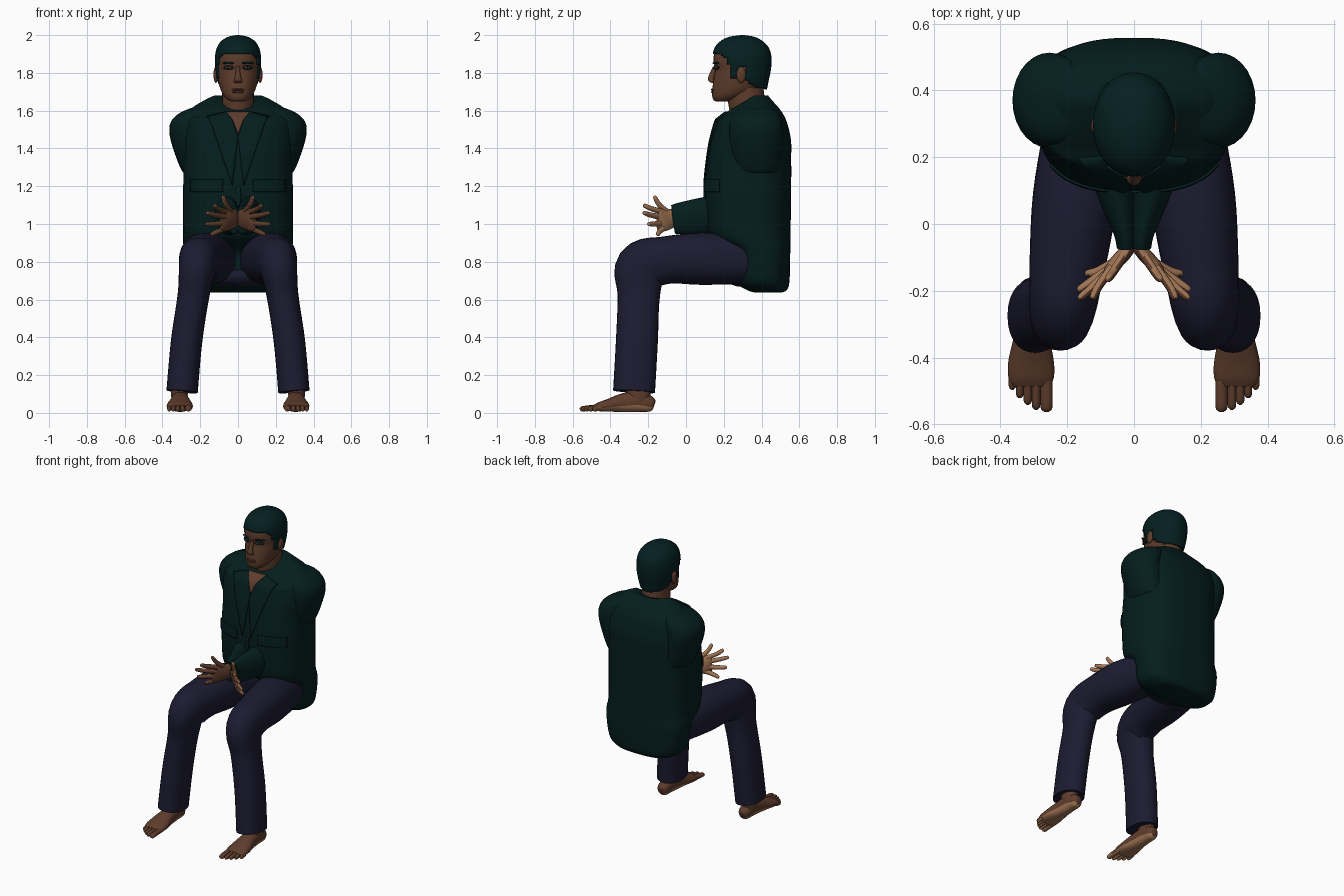
import bpy, bmesh, math
from mathutils import Vector

def material(name, rgb):
    m = bpy.data.materials.new(name)
    m.diffuse_color = (*rgb, 1)
    return m

TEAL = material("dark teal cloth", (0.0015, 0.0125, 0.0125))
NAVY = material("navy cloth", (0.0115, 0.0112, 0.031))
SKIN = material("brown skin", (0.112, 0.046, 0.025))
PALM = material("light skin", (0.36, 0.18, 0.09))
HAIR = material("dark teal hair", (0.0015, 0.014, 0.015))
LIPS = material("lips", (0.085, 0.034, 0.022))
EYE = material("eye white", (0.20, 0.22, 0.22))
DARK = material("eye dark", (0.006, 0.010, 0.012))

def spline(pts, k):
    """Catmull-Rom resampling of number tuples."""
    out = []
    for i in range(len(pts) - 1):
        quad = (pts[max(i - 1, 0)], pts[i], pts[i + 1], pts[min(i + 2, len(pts) - 1)])
        for j in range(k):
            t = j / k
            out.append(tuple(0.5 * (2 * q + (r - o) * t + (2 * o - 5 * q + 4 * r - s) * t * t
                                    + (3 * q - o - 3 * r + s) * t ** 3) for o, q, r, s in zip(*quad)))
    return out + [tuple(pts[-1])]

def spow(v, e):
    return math.copysign(abs(v) ** e, v)

def loft(bm, stations, n=20, p=2.0, flat=False, s=1, k=5):
    """Skin rings (x, y, z, half width, half depth) along a smooth path."""
    st = spline(stations, k)
    rings = []
    for i, (x, y, z, ra, rb) in enumerate(st):
        t = Vector(st[min(i + 1, len(st) - 1)][:3]) - Vector(st[max(i - 1, 0)][:3])
        t = Vector((0, 0, 1)) if flat else t.normalized()
        u = Vector((1, 0, 0))
        u = (u - t * u.dot(t)).normalized()
        w = t.cross(u)
        ring = []
        for j in range(n):
            a = 2 * math.pi * j / n
            v = (Vector((x, y, z)) + u * spow(math.cos(a), 2 / p) * max(ra, .002)
                 + w * spow(math.sin(a), 2 / p) * max(rb, .002))
            ring.append(bm.verts.new((v.x * s, v.y, v.z)))
        rings.append(ring)
    for r0, r1 in zip(rings, rings[1:]):
        for j in range(n):
            bm.faces.new((r0[j], r0[(j + 1) % n], r1[(j + 1) % n], r1[j]))
    bm.faces.new(rings[0])
    bm.faces.new(rings[-1])

def finish(name, bm, mats, rule=None, thick=0, offset=0):
    bmesh.ops.recalc_face_normals(bm, faces=bm.faces)
    bm.normal_update()
    for f in bm.faces:
        f.smooth = True
        f.material_index = 1 if rule and rule(f) else 0
    me = bpy.data.meshes.new(name)
    bm.to_mesh(me)
    bm.free()
    me.set_sharp_from_angle(angle=math.radians(50))
    for m in mats:
        me.materials.append(m)
    ob = bpy.data.objects.new(name, me)
    bpy.context.collection.objects.link(ob)
    if thick:
        mod = ob.modifiers.new("thickness", 'SOLIDIFY')
        mod.thickness, mod.offset = thick, offset

def solid(name, stations, mat, n=24, **kw):
    bm = bmesh.new()
    loft(bm, stations, n, **kw)
    finish(name, bm, [mat])

def blob(name, loc, size, mat, shear=0):
    """Ellipsoid, sheared back towards the side of the head."""
    bm = bmesh.new()
    bmesh.ops.create_uvsphere(bm, u_segments=16, v_segments=10, radius=1)
    for v in bm.verts:
        x = v.co.x * size[0]
        v.co = Vector((x + loc[0], v.co.y * size[1] + loc[1] + shear * x, v.co.z * size[2] + loc[2]))
    finish(name, bm, [mat])

def stack(rows):
    """(z, half width, front y, back y) rows to loft stations."""
    return [(0, (f + b) / 2, z, rx, (b - f) / 2) for z, rx, f, b in rows]

# Jacket body, with the collar dipping at the front
P = 2.6
BODY = stack([(.638, .16, .36, .51), (.652, .21, .32, .535), (.70, .265, .262, .548), (.85, .287, .25, .552),
              (.93, .29, .13, .553), (1.05, .29, .105, .555), (1.2, .29, .10, .557), (1.35, .288, .115, .557),
              (1.45, .298, .132, .555), (1.55, .288, .16, .53), (1.61, .248, .185, .495),
              (1.655, .182, .205, .455), (1.68, .128, .225, .435)])
DENSE = spline(BODY, 5)

def dip(v):
    if v.z > 1.55:
        v.z -= (v.z - 1.55) / .125 * .08 * min(max((.36 - v.y) / .14, 0), 1)

bm = bmesh.new()
loft(bm, BODY, 56, P, True)
for v in bm.verts:
    dip(v.co)
finish("jacket_body", bm, [TEAL])

def front_y(x, z):
    for a, b in zip(DENSE, DENSE[1:]):
        if a[2] <= z <= b[2]:
            t = (z - a[2]) / (b[2] - a[2])
            _, y, _, rx, ry = (q + (r - q) * t for q, r in zip(a, b))
            return y - ry * max(1 - abs(x / rx) ** P, 0) ** (1 / P)
    return .2

def patch(name, corners, off, mat, n=10):
    """Thin plate laid on the jacket front; four (x, z) corners."""
    bm = bmesh.new()
    a, b, c, d = (Vector(q) for q in corners)
    g = []
    for i in range(n + 1):
        for j in range(n + 1):
            q = a.lerp(b, i / n).lerp(d.lerp(c, i / n), j / n)
            v = Vector((q.x, front_y(q.x, q.y) - off, q.y))
            dip(v)
            g.append(bm.verts.new(v))
    for m in (i * (n + 1) + j for i in range(n) for j in range(n)):
        bm.faces.new((g[m], g[m + 1], g[m + n + 2], g[m + n + 1]))
    finish(name, bm, [mat], thick=.008)

# Open neck, front edge, lapels and pocket flaps
patch("open_neck", [(-.07, 1.67), (.07, 1.67), (.003, 1.485), (-.003, 1.485)], .003, SKIN)
patch("front_edge", [(-.01, 1.2), (.015, 1.2), (.015, .95), (-.01, .95)], .003, TEAL)
for s in (-1, 1):
    patch("lapel", [(.065 * s, 1.67), (.165 * s, 1.60), (.03 * s, 1.2), (.0, 1.46)], .005, TEAL)
    patch("pocket_flap", [(.08 * s, 1.235), (.25 * s, 1.235), (.25 * s, 1.17), (.08 * s, 1.17)], .005, TEAL)
    # Upper sleeve stub tucked into the jacket, and forearm sleeve
    solid("upper_sleeve", [(.185, .37, 1.625, .03, .06), (.213, .37, 1.592, .088, .115),
                           (.240, .37, 1.545, .113, .138), (.253, .37, 1.48, .11, .143), (.232, .37, 1.38, .105, .138),
                           (.2, .372, 1.275, .092, .125), (.17, .372, 1.25, .07, .10)], TEAL, 28, flat=True, s=s)
    solid("forearm_sleeve", [(.09, .3, 1.08, .09, .1), (.052, .1, 1.042, .06, .1), (.027, -.02, 1.03, .036, .086),
                             (.022, -.068, 1.024, .03, .076)], TEAL, s=s)
    # Hand: palm, four fingers and thumb, lighter on the palm side
    bm = bmesh.new()
    loft(bm, [(.006, -.04, 1.03, .02, .04), (.022, -.08, 1.028, .021, .052),
              (.065, -.125, 1.02, .017, .06), (.088, -.15, 1.02, .008, .05)], 18, s=s)
    fingers = [((.02, -.08, 1.05), (.06, -.14, 1.10), (.08, -.168, 1.148)),
               ((.065, -.13, 1.065), (.105, -.185, 1.082), (.125, -.225, 1.10)),
               ((.068, -.135, 1.037), (.125, -.19, 1.048), (.165, -.225, 1.06)),
               ((.068, -.13, 1.005), (.125, -.17, 1.0), (.168, -.20, 1.0)),
               ((.06, -.115, .98), (.105, -.14, .96), (.145, -.15, .943))]
    for a, b, c in fingers:
        tip = Vector(b).lerp(Vector(c), .85)
        loft(bm, [(*a, .014, .016), (*b, .013, .014), (*tip, .011, .011), (*c, .004, .004)], 10, s=s, k=3)
    out = Vector((.7 * s, .7, 0))
    finish("hand", bm, [SKIN, PALM], lambda f: f.normal.dot(out) > -.1)
    # Trouser leg bent at the knee
    solid("trouser_leg", [(.12, .42, .80, .11, .105), (.14, .28, .81, .128, .128), (.175, .08, .816, .128, .138),
                          (.198, -.11, .808, .115, .126), (.214, -.235, .765, .1, .140), (.236, -.25, .62, .084, .112),
                          (.272, -.26, .38, .083, .111), (.296, -.275, .113, .083, .111)], NAVY, 28, s=s, p=2.2)
    # Bare foot with ankle and toes, lighter sole
    bm = bmesh.new()
    loft(bm, [(.305, -.255, .2, .043, .065), (.31, -.25, .1, .044, .063), (.308, -.245, .05, .04, .05)], 16, s=s)
    loft(bm, [(.306, -.168, .04, .018, .022), (.306, -.185, .045, .036, .04), (.306, -.25, .06, .044, .055),
              (.306, -.33, .054, .052, .05), (.308, -.41, .04, .068, .034), (.308, -.46, .032, .068, .024),
              (.308, -.485, .028, .055, .014)], 20, s=s, p=2.2)
    for x, y, r in ((.262, -.562, .018), (.293, -.555, .013), (.318, -.54, .013), (.342, -.52, .012),
                    (.364, -.495, .012)):
        loft(bm, [(x, -.45, .03, r, .018), (x, y + .03, .024, r, .015), (x, y + .008, .02, r * .9, .013),
                  (x, y, .018, r * .4, .006)], 10, s=s, k=3)
    finish("foot", bm, [SKIN, PALM], lambda f: f.normal.z < -.35)
    # Ear, eye and brow
    blob("ear", (.117 * s, .292, 1.79), (.013, .025, .043), SKIN)
    blob("eye_lid", (.05 * s, .160, 1.828), (.027, .010, .011), DARK, .5 * s)
    blob("eye_white", (.05 * s, .155, 1.827), (.016, .009, .005), EYE, .5 * s)
    blob("iris", (.05 * s, .150, 1.827), (.006, .006, .006), DARK)
    blob("brow", (.052 * s, .157, 1.852), (.032, .008, .006), HAIR, .5 * s)

# Trouser crotch, neck and head
solid("trouser_seat", stack([(.67, .13, .27, .48), (.69, .17, .22, .50), (.735, .17, .20, .50), (.76, .14, .25, .48)]),
      NAVY, flat=True)
solid("neck", [(0, .335, 1.5, .09, .09), (0, .33, 1.6, .085, .10), (0, .32, 1.66, .084, .098),
               (0, .32, 1.72, .085, .09)], SKIN, flat=True)
solid("head", stack([(1.648, .03, .165, .21), (1.655, .05, .147, .25), (1.68, .076, .138, .33), (1.72, .095, .14, .40),
                     (1.77, .107, .147, .43), (1.815, .111, .154, .437), (1.86, .113, .146, .438),
                     (1.91, .106, .152, .43), (1.95, .085, .185, .40), (1.975, .04, .25, .34)]),
      SKIN, 32, p=2.1, flat=True)

# Nose and lips
solid("nose", [(0, .154, 1.835, .010, .010), (0, .142, 1.80, .012, .016), (0, .132, 1.77, .018, .017),
               (0, .136, 1.755, .022, .015), (0, .144, 1.746, .016, .006)], SKIN, 14, flat=True)
blob("upper_lip", (0, .142, 1.711), (.034, .011, .006), LIPS)
blob("lower_lip", (0, .143, 1.699), (.029, .011, .007), LIPS)

# Short hair: a shell trimmed along the hairline
bm = bmesh.new()
loft(bm, stack([(1.69, .09, .2, .425), (1.72, .10, .16, .43), (1.76, .112, .15, .438), (1.82, .12, .145, .45),
                (1.88, .122, .14, .453), (1.93, .113, .15, .44), (1.965, .092, .178, .41),
                (1.99, .055, .225, .365), (2.0, .008, .29, .31)]), 48, 2.1, True)
LINE = [(.0, 1.905), (.17, 1.905), (.21, 1.88), (.235, 1.83), (.245, 1.775), (.265, 1.775), (.27, 1.83),
        (.31, 1.83), (.325, 1.75), (.38, 1.72), (.6, 1.70)]

def below_hairline(c):
    for (a, za), (b, zb) in zip(LINE, LINE[1:]):
        if a <= c.y <= b:
            return c.z < za + (zb - za) * (c.y - a) / (b - a)

low = [f for f in bm.faces if below_hairline(f.calc_center_median())]
bmesh.ops.delete(bm, geom=low, context='FACES')
finish("hair", bm, [HAIR], thick=.012, offset=-1)
